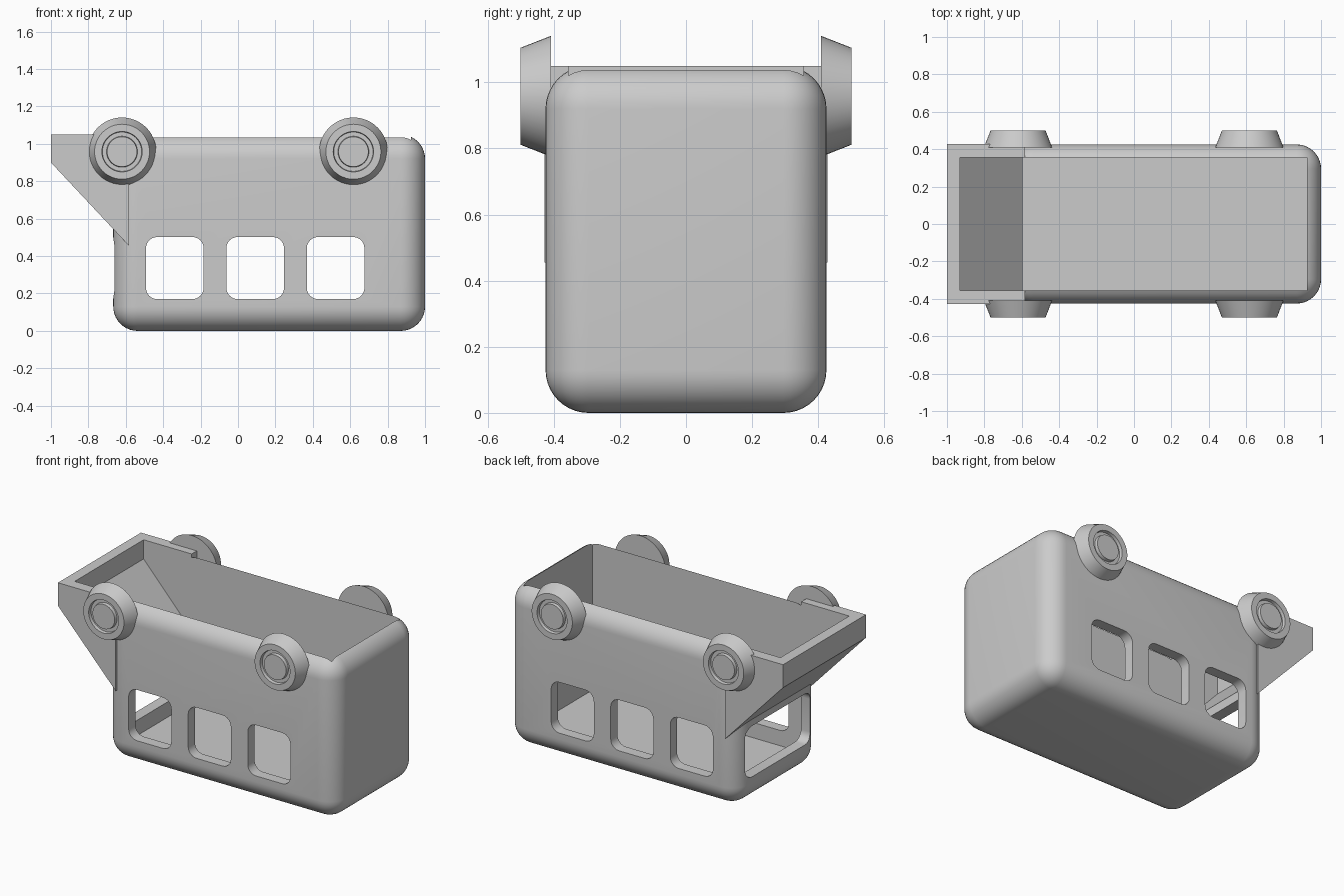
import bpy, bmesh, math
from mathutils import Matrix

if "Cube" in bpy.data.objects:
    bpy.data.objects.remove(bpy.data.objects["Cube"])

grey = bpy.data.materials.new("light_grey")
grey.diffuse_color = (0.6, 0.6, 0.6, 1)
grey.use_nodes = True
grey.node_tree.nodes["Principled BSDF"].inputs["Base Color"].default_value = grey.diffuse_color


def make(name, bm):
    bmesh.ops.recalc_face_normals(bm, faces=bm.faces)
    me = bpy.data.meshes.new(name)
    bm.to_mesh(me)
    bm.free()
    me.materials.append(grey)
    ob = bpy.data.objects.new(name, me)
    bpy.context.collection.objects.link(ob)
    return ob


def box(name, lo, hi, radius=0, axis=None, segs=6):
    """Box with rounded edges: all of them, or only those along one axis."""
    bm = bmesh.new()
    bmesh.ops.create_cube(bm, size=1)
    for v in bm.verts:
        v.co = [lo[i] + (v.co[i] + 0.5) * (hi[i] - lo[i]) for i in range(3)]
    edges = [e for e in bm.edges if axis is None or
             abs(e.verts[0].co[axis] - e.verts[1].co[axis]) > 1e-5]
    if radius:
        bmesh.ops.bevel(bm, geom=edges, offset=radius, segments=segs,
                        profile=0.5, affect='EDGES')
    return make(name, bm)


def prism(name, profile, half_width):
    """Extrude an XZ profile along y, symmetric about y = 0."""
    bm = bmesh.new()
    face = bm.faces.new([bm.verts.new((x, -half_width, z)) for x, z in profile])
    out = bmesh.ops.extrude_face_region(bm, geom=[face])
    for v in out['geom']:
        if isinstance(v, bmesh.types.BMVert):
            v.co.y = half_width
    return make(name, bm)


def activate(ob):
    bpy.ops.object.select_all(action='DESELECT')
    ob.select_set(True)
    bpy.context.view_layer.objects.active = ob


def boolean(ob, other, op):
    activate(ob)
    mod = ob.modifiers.new(op, 'BOOLEAN')
    mod.operation, mod.solver, mod.object = op, 'EXACT', other
    bpy.ops.object.modifier_apply(modifier=mod.name)
    bpy.data.objects.remove(other)


def smooth(ob):
    activate(ob)
    bpy.ops.object.shade_smooth_by_angle(angle=math.radians(30))


# rounded body shell with the wedge-shaped hood
body = box("bus_body", (-0.667, -0.425, 0), (1, 0.425, 1.05), 0.13, segs=10)
hood = prism("hood", [(-1, 1.05), (-0.583, 1.05), (-0.583, 0.455), (-1, 0.9)], 0.428)
boolean(body, hood, 'UNION')

# open interior, running into the sloped hood
cavity = prism("cavity", [(-0.93, 1.3), (0.925, 1.3), (0.925, 0.07),
                          (-0.595, 0.07), (-0.595, 0.56), (-0.93, 0.925)], 0.355)
boolean(body, cavity, 'DIFFERENCE')

# side windows through both walls, and the wide windshield
for x in (-0.338, 0.092, 0.522):
    window = box("window", (x - 0.154, -1, 0.17), (x + 0.154, 1, 0.502), 0.06, 1)
    boolean(body, window, 'DIFFERENCE')
windshield = box("windshield", (-0.9, -0.335, 0.17), (-0.4, 0.335, 0.502), 0.06, 0)
boolean(body, windshield, 'DIFFERENCE')
smooth(body)

# tapered wheels with a ring groove around the hub: (radius, y) lathe profile
WHEEL = [(0.183, 0.408), (0.147, 0.5), (0.108, 0.5), (0.105, 0.48),
         (0.083, 0.48), (0.08, 0.5)]
N = 48
for end, x in (("hood", -0.62), ("tail", 0.617)):
    for side, s in (("left", 1), ("right", -1)):
        bm = bmesh.new()
        rings = [[bm.verts.new((x + r * math.cos(2 * math.pi * i / N), s * y,
                                0.958 + r * math.sin(2 * math.pi * i / N)))
                  for i in range(N)] for r, y in WHEEL]
        for a, b in zip(rings, rings[1:]):
            for i in range(N):
                j = (i + 1) % N
                bm.faces.new((a[i], a[j], b[j], b[i]))
        bm.faces.new(rings[0])
        bm.faces.new(rings[-1])
        smooth(make(f"{end}_wheel_{side}", bm))
